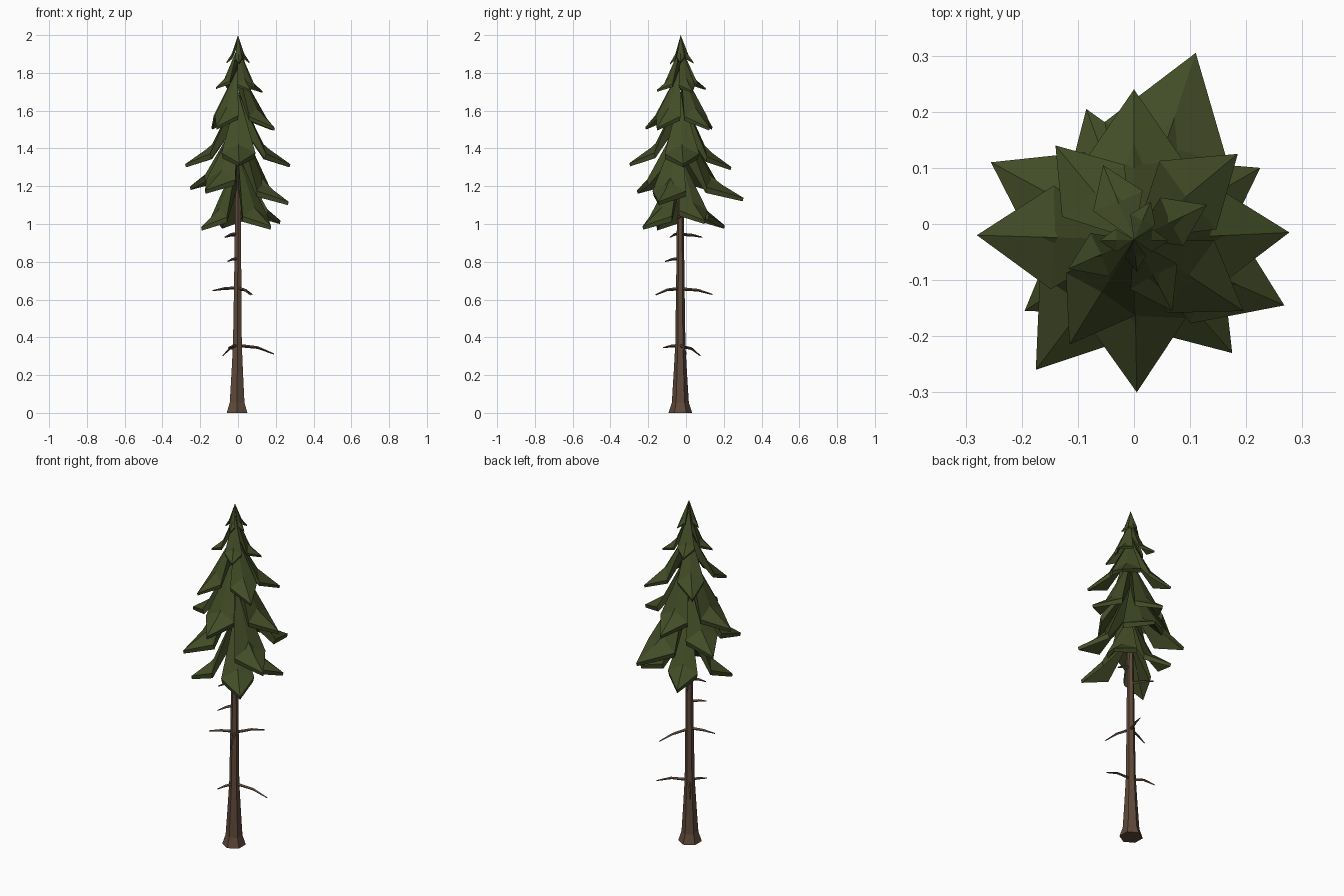
import bpy, bmesh, math
from mathutils import Vector

if "Cube" in bpy.data.objects:
    bpy.data.objects.remove(bpy.data.objects["Cube"])

CX, CY = 0.0, -0.028          # axis of the tree


def material(name, rgb):
    m = bpy.data.materials.new(name)
    m.diffuse_color = (*rgb, 1)
    m.use_nodes = True
    m.node_tree.nodes["Principled BSDF"].inputs["Base Color"].default_value = m.diffuse_color
    return m


GREEN = material("needle_green", (0.055, 0.073, 0.020))
BARK = material("bark_brown", (0.115, 0.067, 0.043))


def make_object(name, bm, mat):
    bmesh.ops.recalc_face_normals(bm, faces=bm.faces)
    me = bpy.data.meshes.new(name)
    bm.to_mesh(me)
    bm.free()
    me.materials.append(mat)
    ob = bpy.data.objects.new(name, me)
    bpy.context.collection.objects.link(ob)
    return ob


def tube(bm, points, radii, sides, frame=None, start=0.0):
    """Loft rings along a path; rings lie across the given frame axes."""
    rings = []
    for p, r in zip(points, radii):
        u, v = frame
        rings.append([bm.verts.new(Vector(p)
                      + u * r * math.cos(start + 2 * math.pi * i / sides)
                      + v * r * math.sin(start + 2 * math.pi * i / sides))
                      for i in range(sides)])
    for a, b in zip(rings, rings[1:]):
        for i in range(sides):
            j = (i + 1) % sides
            bm.faces.new((a[i], a[j], b[j], b[i]))
    bm.faces.new(rings[0])
    bm.faces.new(rings[-1])


# Trunk: flared hexagonal column
bm = bmesh.new()
profile = [(0, .063), (.055, .045), (.2, .036), (.36, .027), (.7, .022), (1.05, .018), (1.6, .01)]
tube(bm, [(-.005 + .005 * min(z, 1), CY - .002, z) for z, r in profile],
     [r for z, r in profile], 6, (Vector((1, 0, 0)), Vector((0, 1, 0))), math.pi / 2)
make_object("trunk", bm, BARK)

# Dead twigs: thin bent spikes, given by tip position and drop from root to tip
twigs = [
    (.19, .0, .312, .045), (-.08, .075, .303, .05), (-.05, -.12, .345, .012),
    (-.135, -.075, .647, .015), (.075, .14, .627, .03), (.065, -.16, .625, .035),
    (-.055, -.11, .802, .015), (-.07, -.085, .93, .02), (-.065, .085, .93, .015),
    (.07, -.05, 1.025, .015),
]
bm = bmesh.new()
for x, y, z, drop in twigs:
    root, tip = Vector((CX, CY, z + drop)), Vector((x, y, z))
    bend = root.lerp(tip, .55) + Vector((0, 0, drop * .3))
    d = (tip - root).normalized()
    u = d.cross(Vector((0, 0, 1))).normalized()
    tube(bm, [root, bend, tip], [.009, .007, .003], 4, (u, u.cross(d)))
make_object("twigs", bm, BARK)


def bough(bm, x, y, z, top, rise, thick):
    """One drooping, ridged, diamond-shaped bough running from the axis to its tip."""
    d = Vector((x - CX, y - CY, 0))
    length = d.length
    d.normalize()
    side = Vector((-d.y, d.x, 0))

    def pt(along, across, height):
        return bm.verts.new(Vector((CX, CY, height)) + d * along + side * across)

    apex = pt(0, 0, top)
    ridge = pt(length * .5, 0, z + rise)
    tip = pt(length, 0, z + thick * .6)
    tip_low = pt(length * .985, 0, z)
    inner = pt(0, 0, z + rise + (top - z - rise) * .45)
    for s in (1, -1):
        shoulder = pt(length * .52, s * length * .33, z + rise * .62)
        low = pt(length * .50, s * length * .31, z + rise * .62 - thick)
        for f in ((apex, ridge, shoulder), (ridge, tip, shoulder),
                  (shoulder, tip, tip_low, low), (apex, shoulder, low, inner),
                  (inner, low, tip_low)):
            bm.faces.new(f)


# Foliage tiers: apex height, ridge rise, slab thickness, four bough tips
tiers = [
    (1.36, .115, .030, [(.175, -.23, .97), (-.195, -.155, .965), (.225, .10, 1.0), (-.085, .205, .975)]),
    (1.56, .120, .030, [(.11, .305, 1.12), (-.255, .11, 1.18), (.268, -.145, 1.10), (-.175, -.26, 1.16)]),
    (1.70, .115, .028, [(-.28, -.02, 1.30), (.277, -.015, 1.30), (.005, -.30, 1.305), (0, .24, 1.285)]),
    (1.83, .120, .022, [(.185, .125, 1.495), (-.14, .14, 1.50), (.195, -.155, 1.495), (-.115, -.215, 1.50)]),
    (1.94, .065, .015, [(-.117, -.08, 1.715), (.13, .034, 1.695), (-.055, .105, 1.71), (.068, -.155, 1.70)]),
    (2.00, .055, .010, [(-.062, -.03, 1.85), (.062, -.03, 1.85), (.005, -.085, 1.845), (.03, .04, 1.85)]),
]
for n, (top, rise, thick, tips) in enumerate(tiers, 1):
    bm = bmesh.new()
    for x, y, z in tips:
        bough(bm, x, y, z, top, rise, thick)
    make_object(f"foliage_tier_{n}", bm, GREEN)
